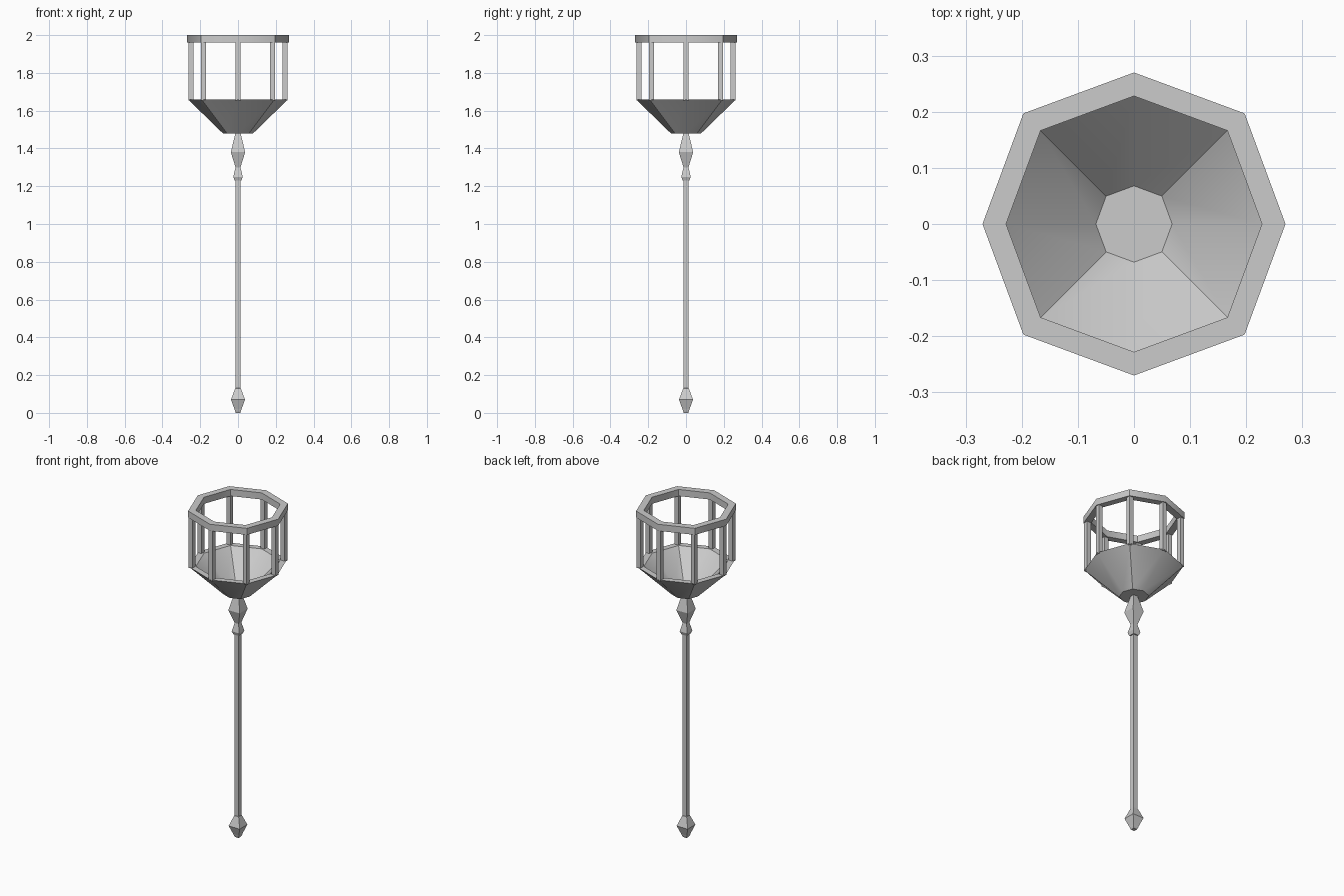
import bpy, bmesh, math

if "Cube" in bpy.data.objects:
    bpy.data.objects.remove(bpy.data.objects["Cube"])

grey = bpy.data.materials.new("plain grey")
grey.diffuse_color = (0.6, 0.6, 0.6, 1)
grey.use_nodes = True
grey.node_tree.nodes["Principled BSDF"].inputs["Base Color"].default_value = grey.diffuse_color

DIAGONAL = 0.73  # diagonal corner position relative to the axis corner


def octagon(r):
    d = r * DIAGONAL
    return [(r, 0), (d, d), (0, r), (-d, d), (-r, 0), (-d, -d), (0, -r), (d, -d)]


def square(r):
    return [(r, -r), (r, r), (-r, r), (-r, -r)]


def loft(name, section, profile, closed=False, smooth=None, centre=(0, 0)):
    """Skin a section through (size, height) pairs; closed joins last to first."""
    bm = bmesh.new()
    rings = [[bm.verts.new((x + centre[0], y + centre[1], z)) for x, y in section(r)]
             for r, z in profile]
    n = len(rings[0])
    pairs = list(zip(rings, rings[1:]))
    if closed:
        pairs.append((rings[-1], rings[0]))
    else:
        bm.faces.new(rings[0][::-1])
        bm.faces.new(rings[-1])
    for a, b in pairs:
        for i in range(n):
            j = (i + 1) % n
            bm.faces.new((a[i], a[j], b[j], b[i]))
    bmesh.ops.recalc_face_normals(bm, faces=bm.faces)
    mesh = bpy.data.meshes.new(name)
    bm.to_mesh(mesh)
    bm.free()
    mesh.materials.append(grey)
    ob = bpy.data.objects.new(name, mesh)
    bpy.context.collection.objects.link(ob)
    if smooth:
        bpy.ops.object.select_all(action='DESELECT')
        ob.select_set(True)
        bpy.context.view_layer.objects.active = ob
        bpy.ops.object.shade_smooth_by_angle(angle=math.radians(smooth))
    return ob


# Square handle with turned knobs at both ends
loft("handle", square, [
    (0.012, 0.0), (0.017, 0.013), (0.018, 0.018), (0.037, 0.07), (0.015, 0.13),
    (0.013, 0.131), (0.013, 1.23), (0.018, 1.231), (0.025, 1.25), (0.013, 1.30),
    (0.038, 1.38), (0.014, 1.48), (0.014, 1.485)])

# Hollow bowl: outer wall, rim, inner wall and floor
loft("bowl", octagon, [
    (0.08, 1.48), (0.265, 1.66), (0.228, 1.66), (0.068, 1.50)], smooth=30)

# Upright posts at the eight corners
for i, (x, y) in enumerate(octagon(0.249)):
    loft(f"post_{i + 1}", square, [(0.0132, 1.655), (0.0132, 1.965)], centre=(x, y))

# Top ring
loft("top_ring", octagon, [
    (0.27, 1.96), (0.27, 2.0), (0.228, 2.0), (0.228, 1.96)], closed=True, smooth=45)
